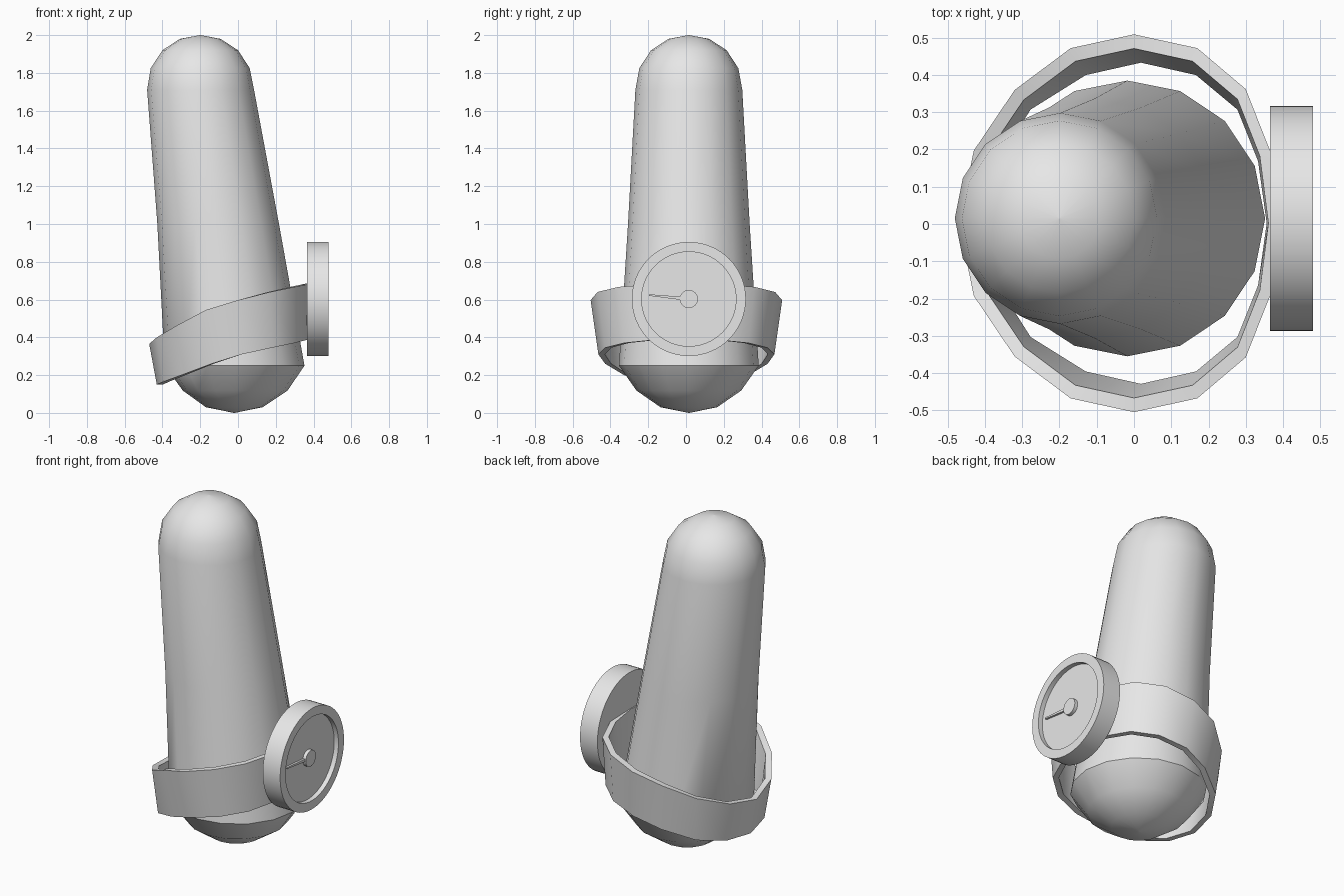
import bpy, bmesh, math
from mathutils import Vector

if "Cube" in bpy.data.objects:
    bpy.data.objects.remove(bpy.data.objects["Cube"])

grey = bpy.data.materials.new("plain_grey")
grey.diffuse_color = (0.8, 0.8, 0.8, 1)
grey.use_nodes = True
grey.node_tree.nodes["Principled BSDF"].inputs["Base Color"].default_value = grey.diffuse_color


def loft(name, rings, cap=True, closed=False):
    """Skin a list of equal-length point rings; optionally cap or close the stack."""
    bm = bmesh.new()
    rows = [[bm.verts.new(p) for p in ring] for ring in rings]
    n = len(rows[0])
    pairs = list(zip(rows, rows[1:]))
    if closed:
        pairs.append((rows[-1], rows[0]))
    for a, b in pairs:
        for i in range(n):
            j = (i + 1) % n
            bm.faces.new((a[i], a[j], b[j], b[i]))
    if cap and not closed:
        bm.faces.new(rows[0])
        bm.faces.new(rows[-1])
    bmesh.ops.remove_doubles(bm, verts=bm.verts, dist=1e-5)
    bmesh.ops.recalc_face_normals(bm, faces=bm.faces)
    mesh = bpy.data.meshes.new(name)
    bm.to_mesh(mesh)
    bm.free()
    obj = bpy.data.objects.new(name, mesh)
    bpy.context.collection.objects.link(obj)
    mesh.materials.append(grey)
    bpy.ops.object.select_all(action='DESELECT')
    obj.select_set(True)
    bpy.context.view_layer.objects.active = obj
    bpy.ops.object.shade_smooth_by_angle(angle=math.radians(35))
    return obj


def circle(n):
    return [(math.cos(2 * math.pi * i / n), math.sin(2 * math.pi * i / n)) for i in range(n)]


# Leaning tapered body with rounded ends: (centre x, radius, z)
Y = 0.015
body = [(-0.02, 0.002, 0.0), (-0.02, 0.15, 0.03), (-0.015, 0.277, 0.118), (-0.018, 0.37, 0.25),
        (-0.105, 0.322, 1.0), (-0.198, 0.283, 1.71), (-0.2, 0.262, 1.825),
        (-0.2, 0.2, 1.92), (-0.2, 0.108, 1.98), (-0.2, 0.002, 2.0)]
loft("arm", [[(cx + r * c, Y + r * s, z) for c, s in circle(16)] for cx, r, z in body])

# Flared, sloping strap: half outlines of its upper and lower edge, mirrored in y
upper = [(-.47, 0, .365), (-.43, .195, .40), (-.32, .358, .465), (-.17, .47, .545), (0, .507, .597),
         (.17, .47, .64), (.30, .36, .667), (.365, .195, .68), (.39, 0, .685)]
lower = [(-.43, 0, .15), (-.395, .18, .165), (-.30, .33, .20), (-.14, .43, .26), (.02, .466, .31),
         (.18, .43, .345), (.30, .33, .37), (.36, .18, .385), (.385, 0, .39)]


def edge(half, scale):
    ring = half + [(x, -y, z) for x, y, z in half[-2:0:-1]]
    return [(x * scale, y * scale + 0.002, z) for x, y, z in ring]


loft("strap", [edge(lower, 1), edge(upper, 1), edge(upper, .925), edge(lower, .925)], closed=True)


# Round dial facing +x, with a recessed face
def disc(name, profile, n):
    return loft(name, [[(x, Y + r * c, 0.603 + r * s) for c, s in circle(n)] for x, r in profile])


disc("dial_case", [(0.365, 0.302), (0.48, 0.302), (0.48, 0.25), (0.452, 0.25)], 64)
disc("dial_hub", [(0.45, 0.048), (0.472, 0.048)], 32)

# Tapered pointer lying in the recess
tip, root = Vector((0, -0.197, 0.624)), Vector((0, -0.01, 0.605))
hand = []
for p, w in ((tip, 0.004), (root, 0.009)):
    hand.append([(x, p.y, p.z + d) for x, d in ((.453, -w), (.466, -w), (.466, w), (.453, w))])
loft("dial_hand", hand)
